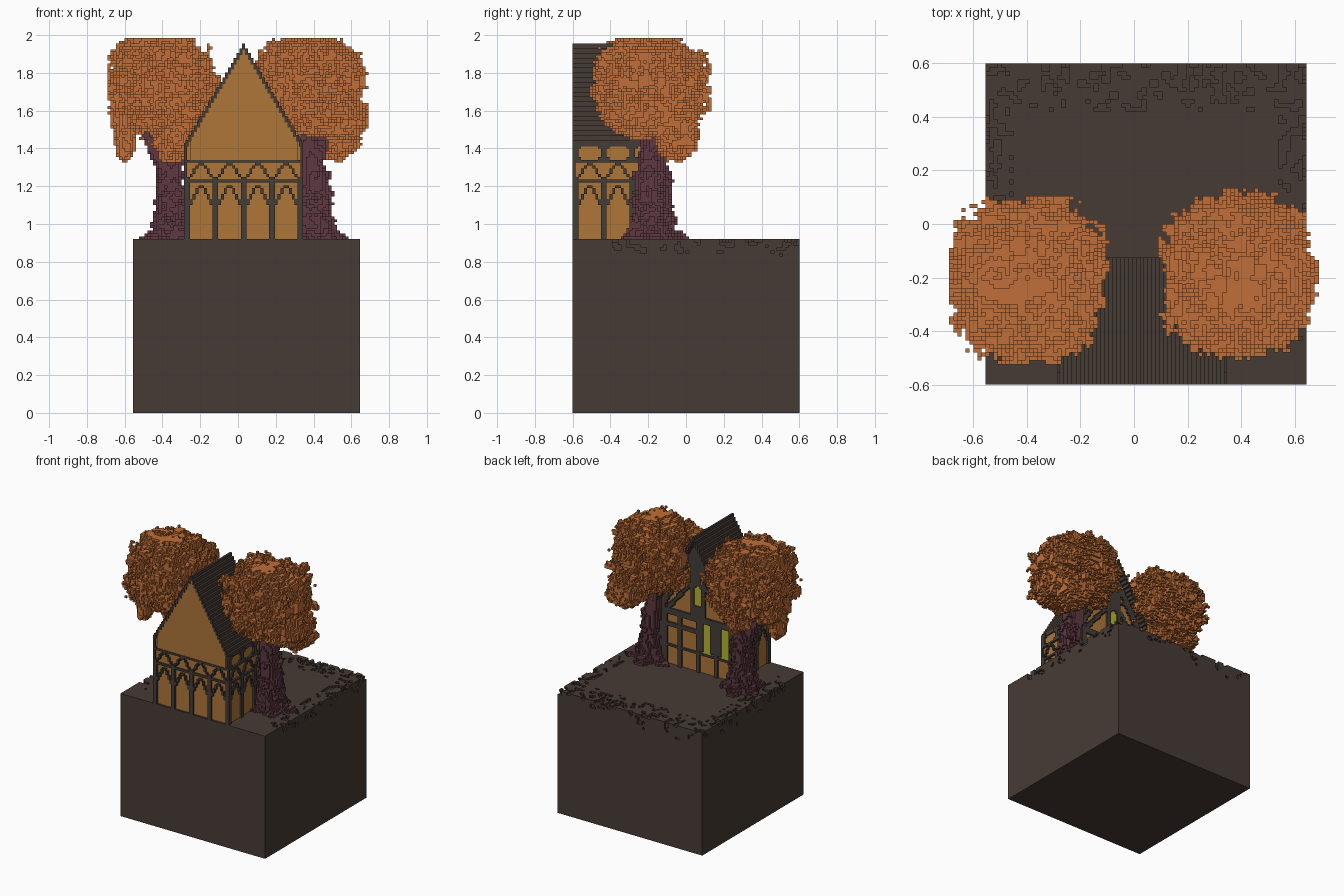
import bpy
import math
import random
from mathutils import Vector, noise

random.seed(4)
cube = bpy.data.objects.get("Cube")
if cube:
    bpy.data.objects.remove(cube, do_unlink=True)

S = 0.015                              # edge of one small block
ORIGIN = Vector((-0.555, -0.6, 0.92))  # block grid corner on the ground
RIDGE_X = 0.03


def material(name, r, g, b):
    def lin(c):
        c /= 255
        return c / 12.92 if c < 0.04045 else ((c + 0.055) / 1.055) ** 2.4
    colour = (lin(r), lin(g), lin(b), 1)
    m = bpy.data.materials.new(name)
    m.use_nodes = True
    m.diffuse_color = colour
    m.node_tree.nodes["Principled BSDF"].inputs["Base Color"].default_value = colour
    return m


EARTH = material("dark earth", 71, 59, 53)
TIMBER = material("dark timber", 66, 61, 57)
ROOF = material("roof shingle", 69, 59, 52)
PLASTER = material("ochre plaster", 174, 118, 57)
LEAF = material("autumn leaf", 192, 110, 56)
BARK = material("purple bark", 93, 57, 64)
GLASS = material("yellow glass", 184, 180, 48)


def make(name, verts, faces, mat):
    mesh = bpy.data.meshes.new(name)
    mesh.from_pydata(verts, [], faces)
    mesh.materials.append(mat)
    obj = bpy.data.objects.new(name, mesh)
    bpy.context.collection.objects.link(obj)
    return obj


def prism(name, outline, y0, y1, mat):
    """Extrude a counter-clockwise x,z outline along y."""
    n = len(outline)
    verts = [(x, y, z) for y in (y0, y1) for x, z in outline]
    faces = [tuple(range(n)), tuple(range(2 * n - 1, n - 1, -1))]
    faces += [(i, i + n, (i + 1) % n + n, (i + 1) % n) for i in range(n)]
    return make(name, verts, faces, mat)


def box(name, x0, x1, y0, y1, z0, z1, mat):
    return prism(name, [(x0, z0), (x1, z0), (x1, z1), (x0, z1)], y0, y1, mat)


def blocks(name, cells, mat):
    """Outer skin of a set of grid cells."""
    index, verts, faces = {}, [], []
    for cell in cells:
        for axis in range(3):
            for side in (0, 1):
                near = list(cell)
                near[axis] += 2 * side - 1
                if tuple(near) in cells:
                    continue
                quad = []
                for a, b in ((0, 0), (1, 0), (1, 1), (0, 1)):
                    c = list(cell)
                    c[axis] += side
                    c[(axis + 1) % 3] += a
                    c[(axis + 2) % 3] += b
                    c = tuple(c)
                    if c not in index:
                        index[c] = len(verts)
                        verts.append(ORIGIN + S * Vector(c))
                    quad.append(index[c])
                faces.append(quad if side else quad[::-1])
    return make(name, verts, faces, mat)


def centre(i, j, k):
    return ORIGIN + S * Vector((i + 0.5, j + 0.5, k + 0.5))


def fill(low, high, rule):
    """Grid cells inside a bounding box that satisfy a rule."""
    a = [math.floor((low[n] - ORIGIN[n]) / S) for n in range(3)]
    b = [math.ceil((high[n] - ORIGIN[n]) / S) for n in range(3)]
    return {(i, j, k) for i in range(a[0], b[0]) for j in range(a[1], b[1])
            for k in range(a[2], b[2]) if rule(centre(i, j, k))}


# Ground: plain block with a weathered crust, pitted near its rim
def crust(p):
    side = min(p.x + 0.555, 0.645 - p.x)
    back = 0.6 - p.y
    edge = min(side, back)
    depth = 0.92 - p.z
    clump = noise.noise(p * 26) + random.uniform(-0.15, 0.15)
    if depth < S:
        worn = back < 0.18 or (side < 0.1 and p.y > -0.45)
        return not (worn and clump > 0.12 + edge)
    return not (edge < S and p.y > -0.4 and clump > 0.15 + 4 * depth)


box("ground_block", -0.555, 0.645, -0.6, 0.6, 0, 0.815, EARTH)
blocks("ground_crust", fill((-0.554, -0.599, 0.816), (0.644, 0.599, 0.919), crust), EARTH)

# House walls with gables
prism("house_walls", [(-0.27, 0.92), (0.33, 0.92), (0.33, 1.425), (RIDGE_X, 1.93), (-0.27, 1.425)],
      -0.585, -0.195, PLASTER)
prism("front_gable_panel", [(-0.255, 1.34), (0.315, 1.34), (0.315, 1.45), (RIDGE_X, 1.93), (-0.255, 1.45)],
      -0.596, -0.58, PLASTER)

# Stepped roof
for n in range(-20, 21):
    x, top = RIDGE_X + n * S, 1.955 - 1.7 * S * abs(n)
    box("roof_step", x - S / 2, x + S / 2, -0.6, -0.125, top - 0.035, top, ROOF)


# Timber frame rules: u is the offset from the middle of a bay
def bay(t):
    return abs((t + 0.27) % 0.15 - 0.075)


def frame(u, z):
    if 1.22 < z < 1.235 or 1.325 < z < 1.34:
        return True
    if z < 1.22:
        arch = 1.205 - 0.13 * (u / 0.07) ** 1.3
        return u > 0.066 or abs(z - arch) < 0.011 + 0.06 * u
    if z < 1.33:
        wave = 1.28 + 0.035 * math.cos(math.tau * u / 0.15)
        return abs(z - wave) < 0.0085
    return False


def front_timber(p):
    return abs(p.x - RIDGE_X) > 0.298 or frame(bay(p.x), p.z)


def side_timber(p):
    u = bay(p.y + 0.315)
    if p.z > 1.34:
        return math.hypot(u, p.z - 1.38) > 0.058
    return p.y < -0.585 or p.y > -0.2 or frame(u, p.z)


def back_timber(p):
    d, u = abs(p.x - RIDGE_X), bay(p.x)
    if p.z < 1.34:
        window = p.x < RIDGE_X and 1.08 < p.z < 1.30
        if window:
            return u > 0.028
        return d > 0.25 or p.z > 1.30 or u > 0.06 or (
            abs(p.z - 1.06) < 0.012 or abs(p.z - 1.22) < 0.01)
    gap = (1.92 - p.z) / 1.7 - d
    if gap < 0:
        return False
    if d < 0.05 and 1.42 < p.z < 1.6:
        return d > 0.03 or p.z > 1.58 - 1.2 * d
    return gap < 0.06 or d < 0.065 or abs(p.z - 1.65) < 0.012 or (
        d > 0.065 and abs(p.z - 1.34 - 1.2 * (0.25 - d)) < 0.02)


wx0, wx1 = -0.284, 0.344
for name, lo, hi, rule in (
        ("front_timber", (wx0, -0.599, 0.921), (wx1, -0.586, 1.43), front_timber),
        ("right_timber", (0.331, -0.599, 0.921), (wx1, -0.181, 1.43), side_timber),
        ("left_timber", (wx0, -0.599, 0.921), (-0.271, -0.181, 1.43), side_timber),
        ("back_timber", (wx0, -0.194, 0.921), (wx1, -0.181, 1.92), back_timber)):
    blocks(name, fill(lo, hi, rule), TIMBER)

# Lit windows on the back wall
for x in (-0.195, -0.045):
    box("tall_window", x - 0.035, x + 0.035, -0.197, -0.188, 1.07, 1.315, GLASS)
prism("gable_window", [(-0.01, 1.41), (0.07, 1.41), (0.07, 1.54), (RIDGE_X, 1.6), (-0.01, 1.54)],
      -0.197, -0.188, GLASS)


# Trees: flared trunk, limbs as tapered segments, ragged leaf lobes
def near_limb(p, a, b, r):
    a, b = Vector(a), Vector(b)
    t = max(0, min(1, (p - a).dot(b - a) / (b - a).length_squared))
    return (p - a.lerp(b, t)).length < r * (1 - 0.4 * t)


def tree(side, cx, cy, limbs, lobes):
    def trunk(p):
        dx, dy, h = p.x - cx, p.y - cy, p.z - 0.92
        angle = math.atan2(dy, dx)
        flare = 0.085 * math.exp(-h / 0.05) * (0.75 + 0.4 * math.sin(5 * angle + cx))
        r = 0.078 - 0.03 * h + flare + 0.03 * noise.noise(p * 22) + random.uniform(-0.008, 0.008)
        if h < 0.36 and math.hypot(dx, dy) < r:
            return True
        return any(near_limb(p, *limb) for limb in limbs)

    def leaves(p):
        rough = 0.28 * noise.noise(p * 13) + 0.18 * noise.noise(p * 37) + random.uniform(-0.02, 0.02)
        for x, y, z, rx, ry, rz in lobes:
            q = abs((p.x - x) / rx) ** 2.3 + abs((p.y - y) / ry) ** 2.3 + abs((p.z - z) / rz) ** 2.3
            if q ** (1 / 2.3) + rough < 1:
                return True
        return False

    blocks(side + "_tree_trunk", fill((cx - 0.22, cy - 0.22, 0.921), (cx + 0.22, cy + 0.22, 1.6), trunk), BARK)
    mx, my, mz = lobes[0][:3]
    blocks(side + "_tree_leaves",
           fill((mx - 0.285, my - 0.31, 1.31), (mx + 0.31, my + 0.31, 1.985), leaves), LEAF)


tree("left", -0.36, -0.15,
     [((-0.38, -0.16, 1.28), (-0.5, -0.2, 1.5), 0.045), ((-0.36, -0.15, 1.25), (-0.32, -0.2, 1.6), 0.065)],
     [(-0.4, -0.21, 1.735, 0.275, 0.285, 0.245), (-0.57, -0.2, 1.57, 0.1, 0.14, 0.1),
      (-0.33, -0.2, 1.46, 0.11, 0.14, 0.13), (-0.6, -0.23, 1.44, 0.05, 0.08, 0.1),
      (-0.53, -0.2, 1.86, 0.13, 0.15, 0.12)])
tree("right", 0.42, -0.2,
     [((0.41, -0.2, 1.2), (0.36, -0.18, 1.52), 0.075), ((0.42, -0.2, 1.36), (0.48, -0.12, 1.55), 0.045)],
     [(0.375, -0.19, 1.735, 0.27, 0.28, 0.245), (0.52, -0.05, 1.48, 0.12, 0.12, 0.13),
      (0.56, -0.2, 1.57, 0.12, 0.16, 0.12), (0.42, -0.2, 1.56, 0.15, 0.19, 0.1),
      (0.5, -0.2, 1.84, 0.13, 0.16, 0.12)])
